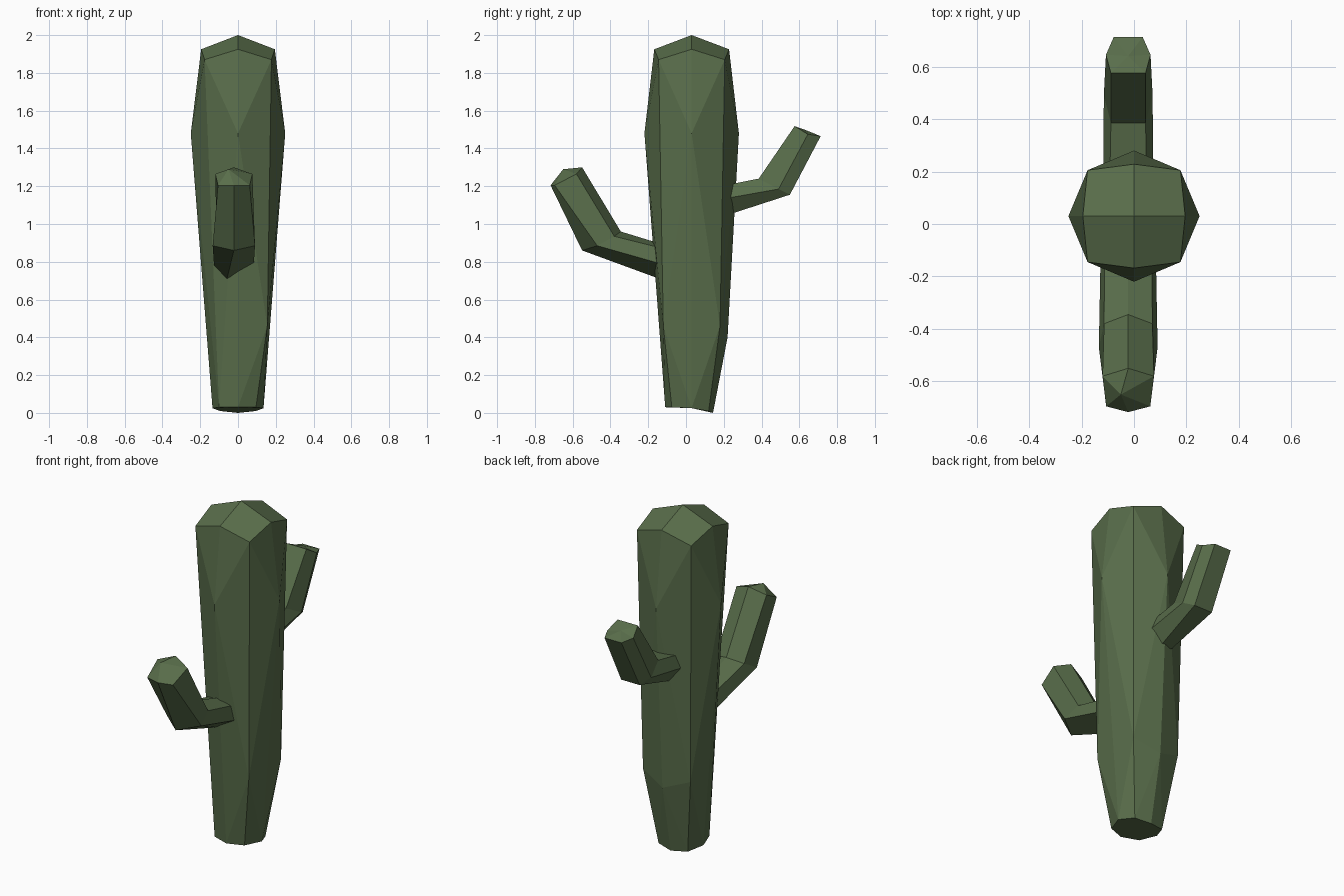
import bpy

if "Cube" in bpy.data.objects:
    bpy.data.objects.remove(bpy.data.objects["Cube"])

green = bpy.data.materials.new("cactus_green")
green.diffuse_color = (0.10, 0.155, 0.07, 1)
green.use_nodes = True
green.node_tree.nodes["Principled BSDF"].inputs["Base Color"].default_value = green.diffuse_color


def add_mesh(name, verts, faces):
    mesh = bpy.data.meshes.new(name)
    mesh.from_pydata(verts, [], faces)
    mesh.materials.append(green)
    obj = bpy.data.objects.new(name, mesh)
    bpy.context.collection.objects.link(obj)
    return obj


# Trunk: eight vertical ridges, counter-clockwise from the right side
CY = 0.03
ridges = [
    [(0.135, CY, 0.025), (0.25, CY, 1.48), (0.195, CY, 1.925)],
    [(0.095, 0.12, 0.01), (0.155, 0.18, 0.46), (0.177, 0.205, 1.87)],
    [(0, 0.143, 0), (0, 0.22, 0.40), (0, 0.28, 1.48), (0, 0.228, 1.925)],
    [(-0.095, 0.12, 0.01), (-0.155, 0.18, 0.46), (-0.177, 0.205, 1.87)],
    [(-0.135, CY, 0.025), (-0.25, CY, 1.48), (-0.195, CY, 1.925)],
    [(-0.10, -0.075, 0.03), (-0.177, -0.145, 1.87)],
    [(0, -0.11, 0.03), (0, -0.22, 1.48), (0, -0.168, 1.925)],
    [(0.095, -0.075, 0.03), (0.155, -0.12, 0.46), (0.177, -0.145, 1.87)],
]
verts, columns = [], []
for ridge in ridges:
    columns.append(list(range(len(verts), len(verts) + len(ridge))))
    verts += ridge
apex = len(verts)
verts.append((0, CY, 2.0))

# Zip neighbouring ridges together with triangles, lowest next point first
faces = [[c[0] for c in reversed(columns)]]
for k in range(8):
    a, b = columns[k], columns[(k + 1) % 8]
    i = j = 0
    while i < len(a) - 1 or j < len(b) - 1:
        up_a = j == len(b) - 1 or (
            i < len(a) - 1 and verts[a[i + 1]][2] < verts[b[j + 1]][2])
        if up_a:
            faces.append((a[i], b[j], a[i + 1]))
            i += 1
        else:
            faces.append((a[i], b[j], b[j + 1]))
            j += 1

# Crown: four facets meeting at the apex
for k in range(0, 8, 2):
    faces.append([columns[n % 8][-1] for n in (k, k + 1, k + 2)] + [apex])
add_mesh("trunk", verts, faces)


def arm(name, rings, tip, flip):
    """Skin six-sided rings from root to tip, closed with a faceted cap."""
    pts = [p for ring in rings for p in ring] + [tip]
    quads = [tuple(reversed(range(6)))]
    for r in range(len(rings) - 1):
        for s in range(6):
            t = (s + 1) % 6
            quads.append((r * 6 + s, r * 6 + t, r * 6 + 6 + t, r * 6 + 6 + s))
    last = (len(rings) - 1) * 6
    quads += [(last + s, last + (s + 1) % 6, len(pts) - 1) for s in range(6)]
    if flip:
        quads = [tuple(reversed(q)) for q in quads]
    add_mesh(name, pts, quads)


def ridge_ring(up, upper, lower, down):
    """Ring with single ridges at the top and bottom: (half width, y, z)."""
    c = -0.022
    return [(c + up[0], *up[1:]), (c + upper[0], *upper[1:]),
            (c + lower[0], *lower[1:]), (c + down[0], *down[1:]),
            (c - lower[0], *lower[1:]), (c - upper[0], *upper[1:])]


def flat_ring(inner, middle, outer):
    """Ring with flat inner and outer sides: (half width, y, z)."""
    c = -0.022
    right = [(c + w, y, z) for w, y, z in (inner, middle, outer)]
    left = [(c - w, y, z) for w, y, z in (outer, middle, inner)]
    return right + left


# Front arm
arm("front_arm", [
    ridge_ring((0, -0.10, 0.885), (0.09, -0.10, 0.865),
               (0.105, -0.10, 0.78), (-0.04, -0.10, 0.695)),
    ridge_ring((0, -0.345, 0.96), (0.092, -0.38, 0.935),
               (0.112, -0.47, 0.885), (0, -0.55, 0.86)),
    ridge_ring((0, -0.55, 1.30), (0.098, -0.58, 1.265),
               (0.084, -0.695, 1.205), (0, -0.717, 1.205)),
], (-0.05, -0.65, 1.29), True)

# Back arm
arm("back_arm", [
    flat_ring((0.07, 0.18, 1.20), (0.095, 0.18, 1.13), (0.03, 0.18, 1.035)),
    flat_ring((0.066, 0.385, 1.24), (0.093, 0.49, 1.185), (0.06, 0.55, 1.155)),
    flat_ring((0.066, 0.575, 1.518), (0.085, 0.645, 1.475), (0.055, 0.713, 1.465)),
], (-0.022, 0.64, 1.495), False)
